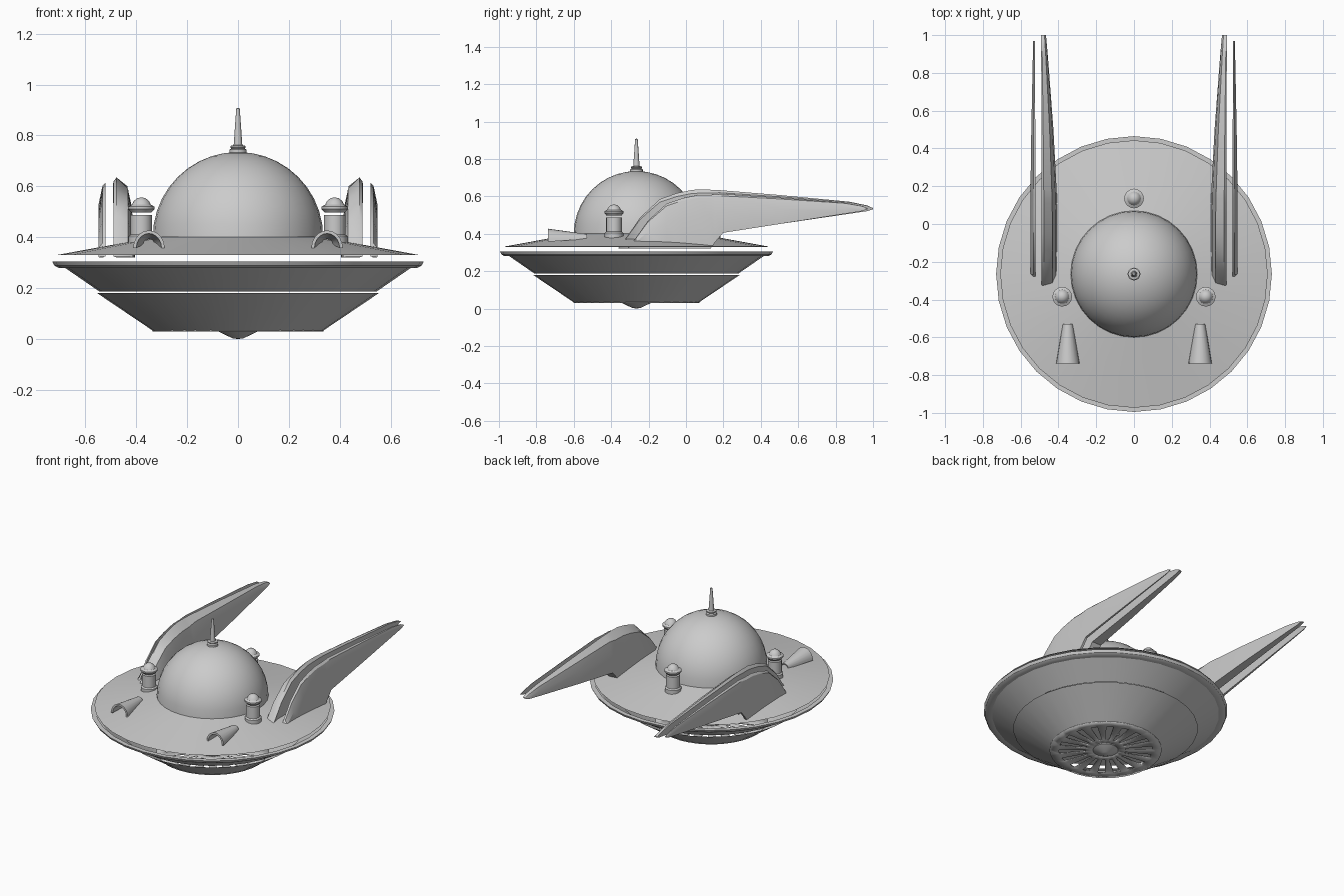
import bpy, bmesh, math

if "Cube" in bpy.data.objects:
    bpy.data.objects.remove(bpy.data.objects["Cube"])

CY = -0.265  # saucer axis
SEG = 32


def finish(name, bm, loc=(0, 0, 0), mirror=False, recalc=True, angle=30):
    if recalc:
        bmesh.ops.recalc_face_normals(bm, faces=bm.faces)
    me = bpy.data.meshes.new(name)
    bm.to_mesh(me)
    bm.free()
    ob = bpy.data.objects.new(name, me)
    ob.location = loc
    bpy.context.collection.objects.link(ob)
    bpy.ops.object.select_all(action='DESELECT')
    ob.select_set(True)
    bpy.context.view_layer.objects.active = ob
    bpy.ops.object.shade_smooth_by_angle(angle=math.radians(angle))
    if mirror:
        ob.modifiers.new("mirror", 'MIRROR').use_axis = (True, False, False)
    return ob


def lathe(name, profile, loc=(0, CY, 0), seg=SEG):
    """Revolve (radius, z) points round the z axis; radius 0 closes to a point.
    Profiles run bottom to top along the outside, so normals face out."""
    bm = bmesh.new()
    rings = []
    for r, z in profile:
        n = 1 if r == 0 else seg
        rings.append([bm.verts.new((r * math.cos(2 * math.pi * i / seg),
                                    r * math.sin(2 * math.pi * i / seg), z)) for i in range(n)])
    for a, b in zip(rings, rings[1:]):
        for i in range(seg):
            j = (i + 1) % seg
            quad = [a[i % len(a)], a[j % len(a)], b[j % len(b)], b[i % len(b)]]
            bm.faces.new(list(dict.fromkeys(quad)))
    return finish(name, bm, loc, recalc=False)


def loft(name, sections, closed=True, caps=True, mirror=True):
    """Skin a row of equal-length 3D cross-sections."""
    bm = bmesh.new()
    rows = [[bm.verts.new(p) for p in s] for s in sections]
    n = len(rows[0])
    for a, b in zip(rows, rows[1:]):
        for i in range(n if closed else n - 1):
            j = (i + 1) % n
            bm.faces.new((a[i], a[j], b[j], b[i]))
    if caps:
        bm.faces.new(rows[0])
        bm.faces.new(rows[-1])
    return finish(name, bm, mirror=mirror)


# Saucer shells, separated by thin open gaps
lathe("upper_deck", [(0.70, 0.33), (0.708, 0.331), (0.33, 0.40)])
lathe("rim_shell", [(0.545, 0.187), (0.68, 0.28), (0.706, 0.28),
                    (0.722, 0.289), (0.73, 0.305), (0.70, 0.305)])
lathe("lower_shell", [(0.335, 0.033), (0.553, 0.18)])

# Slotted bottom grille
bm = bmesh.new()
SL = 18
radii = (0.075, 0.12, 0.28, 0.336)
rings = []
for r in radii:
    ring = []
    for i in range(SL):
        for off in (0.0, 0.55):
            a = 2 * math.pi * (i + off) / SL
            ring.append(bm.verts.new((r * math.cos(a), r * math.sin(a), 0.033)))
    rings.append(ring)
for k in range(3):
    for i in range(2 * SL):
        if k == 1 and i % 2:
            continue
        j = (i + 1) % (2 * SL)
        bm.faces.new((rings[k][i], rings[k][j], rings[k + 1][j], rings[k + 1][i]))
grille = finish("bottom_grille", bm, (0, CY, 0))
sol = grille.modifiers.new("thickness", 'SOLIDIFY')
sol.thickness = 0.008
sol.offset = 0
lathe("bottom_hub", [(0, 0), (0.022, 0.003), (0.08, 0.031), (0.0, 0.036)])

# Dome and antenna
R = 0.335
lathe("dome", [(R * math.cos(i * math.pi / 20) if i < 10 else 0,
                0.40 + R * math.sin(i * math.pi / 20)) for i in range(11)])
lathe("antenna", [(0.034, 0.73), (0.034, 0.744), (0.026, 0.749), (0.03, 0.753), (0.03, 0.759),
                  (0.017, 0.762), (0.007, 0.905), (0, 0.909)], seg=16)

# Three deck posts with floating caps
for i, (x, y) in enumerate([(-0.38, -0.385), (0.38, -0.385), (0, 0.135)]):
    lathe(f"post_{i}", [(0.05, 0.375), (0.05, 0.404), (0.042, 0.411),
                        (0.042, 0.488), (0, 0.488)], (x, y, 0), 16)
    lathe(f"post_cap_{i}", [(0, 0.497), (0.04, 0.497), (0.052, 0.511), (0.052, 0.52),
                            (0.037, 0.528), (0.03, 0.542), (0.017, 0.553), (0, 0.557)],
          (x, y, 0), 16)

# Hollow half-cone scoops on the front deck


def scoop_section(y, w, base, h):
    arc = [math.pi * i / 10 for i in range(11)]
    t = 0.2 * w
    outer = [(0.35 + w * math.cos(a), y, base + h * math.sin(a)) for a in arc]
    inner = [(0.35 + (w - t) * math.cos(a), y, base + (h - t) * math.sin(a)) for a in arc]
    return outer + inner[::-1]


loft("scoop", [scoop_section(-0.738, 0.062, 0.357, 0.07),
               scoop_section(-0.53, 0.027, 0.372, 0.026)])

# Paired fins: stations are (y, top z, bottom z)
stations = [(-0.36, 0.325, 0.32), (-0.315, 0.385, 0.32), (-0.245, 0.487, 0.32),
            (-0.14, 0.585, 0.32), (-0.05, 0.617, 0.32), (0.037, 0.635, 0.32),
            (0.11, 0.636, 0.322), (0.135, 0.635, 0.355), (0.18, 0.633, 0.405),
            (0.50, 0.607, 0.452), (0.875, 0.571, 0.507), (0.97, 0.551, 0.521),
            (1.0, 0.537, 0.531)]


def fin(name, shape, pivot, y0, y1, top):
    secs = []
    for y, zt, zb in stations:
        s = 1 - 0.7 * max(0, y) ** 1.5           # thins toward the tail
        yy = y0 + (y + 0.36) / 1.36 * (y1 - y0)
        secs.append([(pivot + (x - pivot) * s, yy, zb + (zt - zb) * top * f) for x, f in shape])
    loft(name, secs)


fin("fin_body", [(0.475, 0), (0.484, 0.6), (0.49, 0.94), (0.477, 1), (0.432, 0.86),
                 (0.413, 0.5), (0.405, 0)], 0.492, -0.36, 1.0, 1.0)
fin("fin_outer_plate", [(0.53, 0), (0.528, 0.6), (0.521, 1), (0.533, 0.95),
                        (0.549, 0.6), (0.545, 0)], 0.527, -0.31, 0.97, 0.91)
